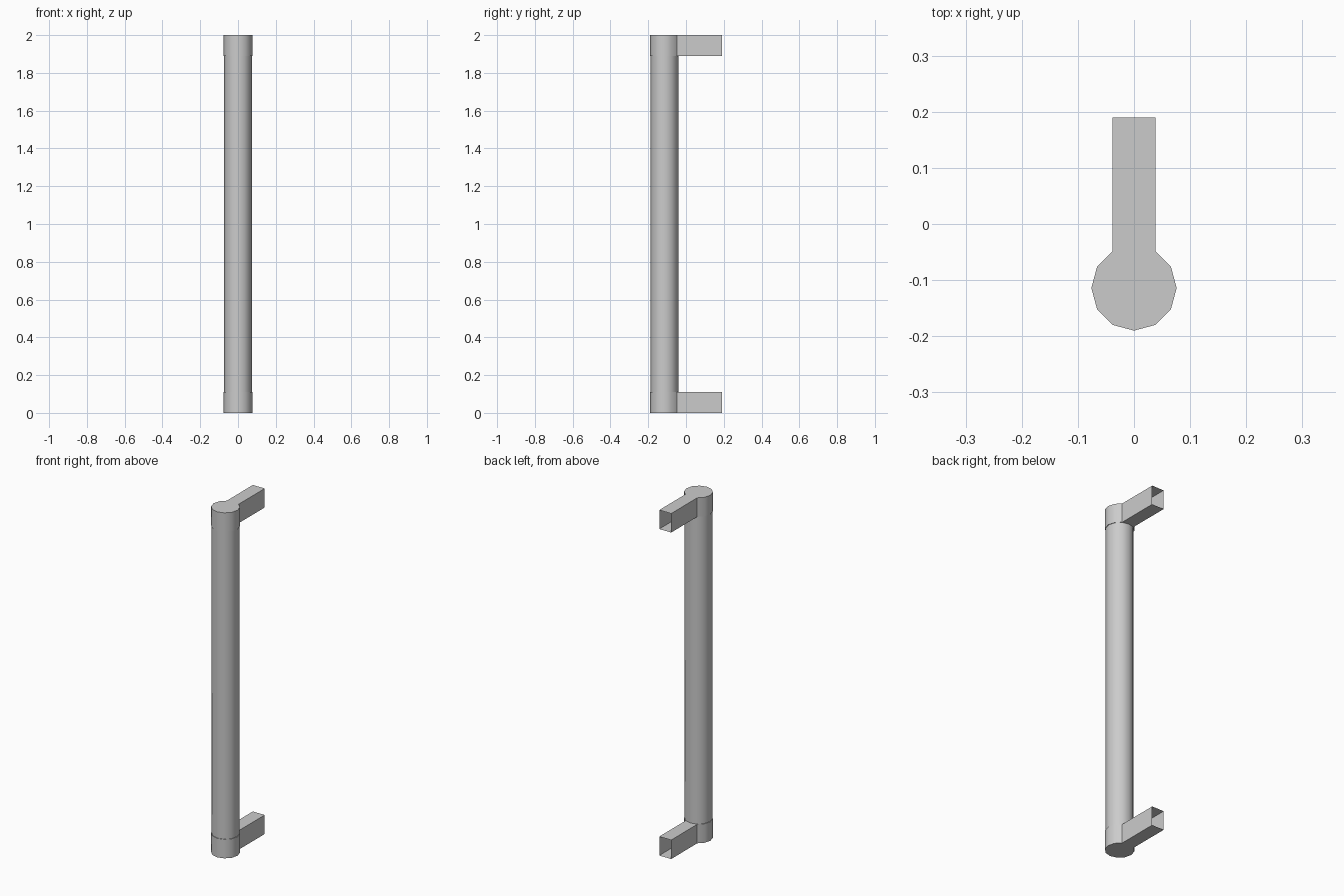
import bpy, bmesh, math

if "Cube" in bpy.data.objects:
    bpy.data.objects.remove(bpy.data.objects["Cube"])

SIDES, CY = 12, -0.114        # bar sides and the y of its axis
R_CAP, R_BAR = 0.076, 0.073   # collar and bar radii
H, ARM_END = 0.11, 0.19       # mount height, back end of the arm
TOP = 2.0


def ring(bm, r, z):
    step = 2 * math.pi / SIDES
    return [bm.verts.new((r * math.cos(i * step), CY + r * math.sin(i * step), z))
            for i in range(SIDES)]


def bridge(bm, a, b, skip=()):
    for i in range(SIDES):
        if i not in skip:
            j = (i + 1) % SIDES
            bm.faces.new((a[i], a[j], b[j], b[i]))


def finish(name, bm):
    bmesh.ops.recalc_face_normals(bm, faces=bm.faces)
    me = bpy.data.meshes.new(name)
    bm.to_mesh(me)
    bm.free()
    ob = bpy.data.objects.new(name, me)
    bpy.context.collection.objects.link(ob)
    bpy.ops.object.select_all(action='DESELECT')
    ob.select_set(True)
    bpy.context.view_layer.objects.active = ob
    bpy.ops.object.shade_smooth_by_angle(angle=math.radians(40))


def mount(name, outer, inner):
    """Collar with a hollow, open-ended arm growing from its two rear faces."""
    bm = bmesh.new()
    a, b = ring(bm, R_CAP, outer), ring(bm, R_CAP, inner)
    bm.faces.new(a)
    bridge(bm, a, b, skip=(2, 3))
    # step down to the bar
    bridge(bm, b, ring(bm, R_BAR, inner))
    # arm walls
    ends = [[bm.verts.new((v.co.x, ARM_END, v.co.z)) for v in (r[2], r[4])] for r in (a, b)]
    for r, e in zip((a, b), ends):
        bm.faces.new((r[2], r[3], r[4], e[1], e[0]))
    for k, i in enumerate((2, 4)):
        bm.faces.new((a[i], b[i], ends[1][k], ends[0][k]))
    finish(name, bm)


# long grip bar
bm = bmesh.new()
bridge(bm, ring(bm, R_BAR, H), ring(bm, R_BAR, TOP - H))
finish("grip_bar", bm)

# end mounts
mount("bottom_mount", 0, H)
mount("top_mount", TOP, TOP - H)
